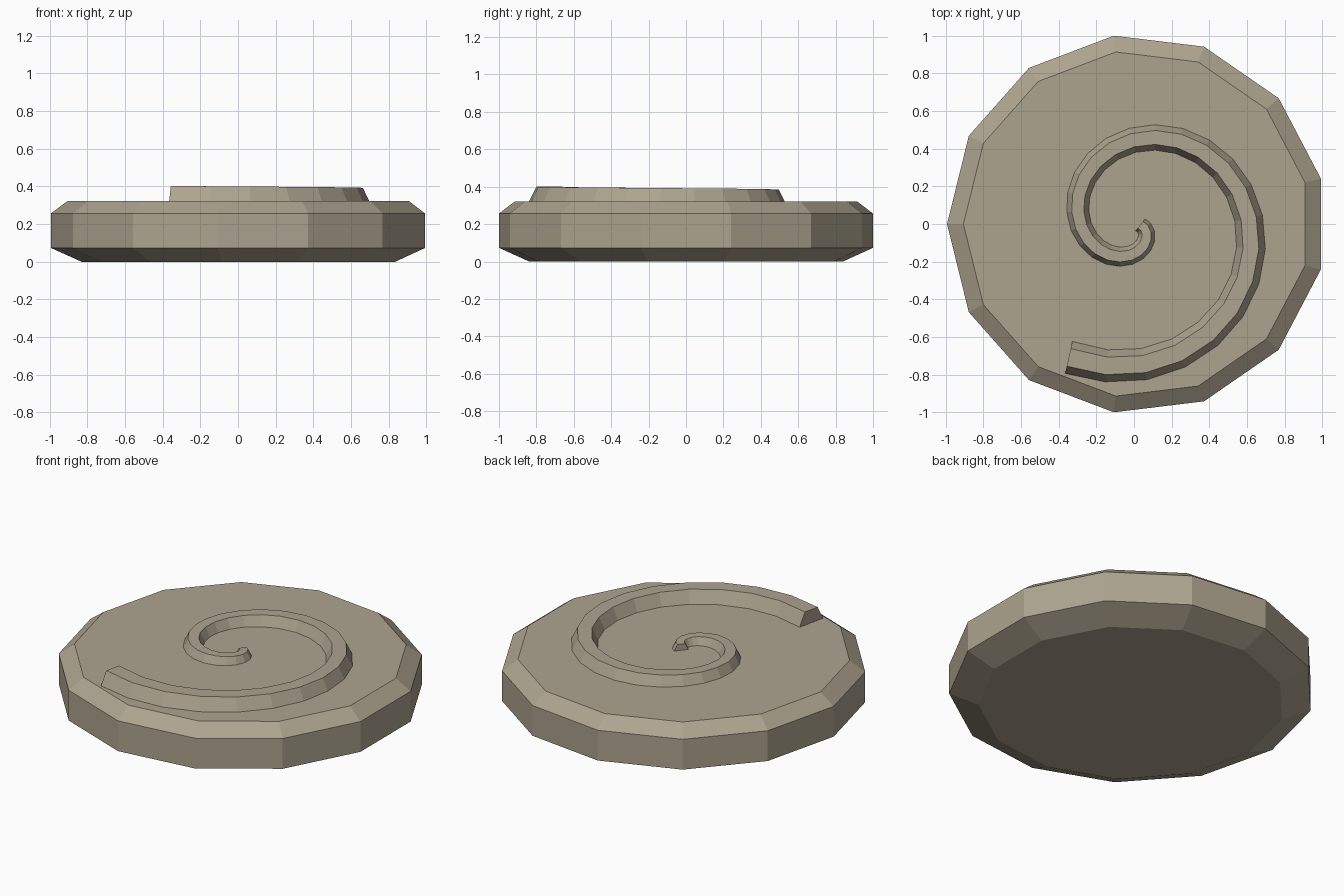
import bpy, bmesh
from math import sin, cos, pi, radians
from mathutils import Vector

cube = bpy.data.objects.get("Cube")
if cube:
    bpy.data.objects.remove(cube, do_unlink=True)

stone = bpy.data.materials.new("warm_grey_stone")
stone.use_nodes = True
colour = (0.42, 0.37, 0.275, 1)
stone.diffuse_color = colour
bsdf = next(n for n in stone.node_tree.nodes if n.type == 'BSDF_PRINCIPLED')
bsdf.inputs["Base Color"].default_value = colour

CENTRE_X = 0.0145
SIDES = 13
TOP = 0.322


def loft(name, rings, ring_closed=True):
    """Skin a list of closed cross-sections and cap both ends."""
    bm = bmesh.new()
    loops = [[bm.verts.new(p) for p in ring] for ring in rings]
    for a, b in zip(loops, loops[1:]):
        n = len(a)
        for i in range(n):
            j = (i + 1) % n
            bm.faces.new((a[i], a[j], b[j], b[i]))
    bm.faces.new(loops[0])
    bm.faces.new(loops[-1])
    bmesh.ops.recalc_face_normals(bm, faces=bm.faces)
    mesh = bpy.data.meshes.new(name)
    bm.to_mesh(mesh)
    bm.free()
    mesh.materials.append(stone)
    obj = bpy.data.objects.new(name, mesh)
    obj.location.x = CENTRE_X
    bpy.context.collection.objects.link(obj)
    return obj


# Thirteen-sided slab with chamfered rims
profile = [(0.845, 0), (1.007, 0.073), (1.007, 0.257), (0.92, TOP)]
loft("stone_disc", [
    [(r * cos(pi + 2 * pi * i / SIDES), r * sin(pi + 2 * pi * i / SIDES), z)
     for i in range(SIDES)] for r, z in profile])

# Raised spiral ridge, widening from the centre outwards
STEPS = 31
START, END = radians(12), radians(477)
path = []
for i in range(STEPS + 1):
    a = START + (END - START) * i / STEPS
    r = 0.6 * a / (2 * pi)
    path.append(Vector((r * cos(a), -r * sin(a), 0)))

sections = []
for i, p in enumerate(path):
    t = i / STEPS
    along = (path[min(i + 1, STEPS)] - path[max(i - 1, 0)]).normalized()
    across = Vector((-along.y, along.x, 0))
    half = (0.083 + 0.093 * t) / 2
    height = 0.91 * half
    outline = [(-1, -0.002), (-0.54, height), (0.54, height), (1, -0.002)]
    sections.append([p + across * half * u + Vector((0, 0, TOP + h))
                     for u, h in outline])
loft("spiral_ridge", sections)
